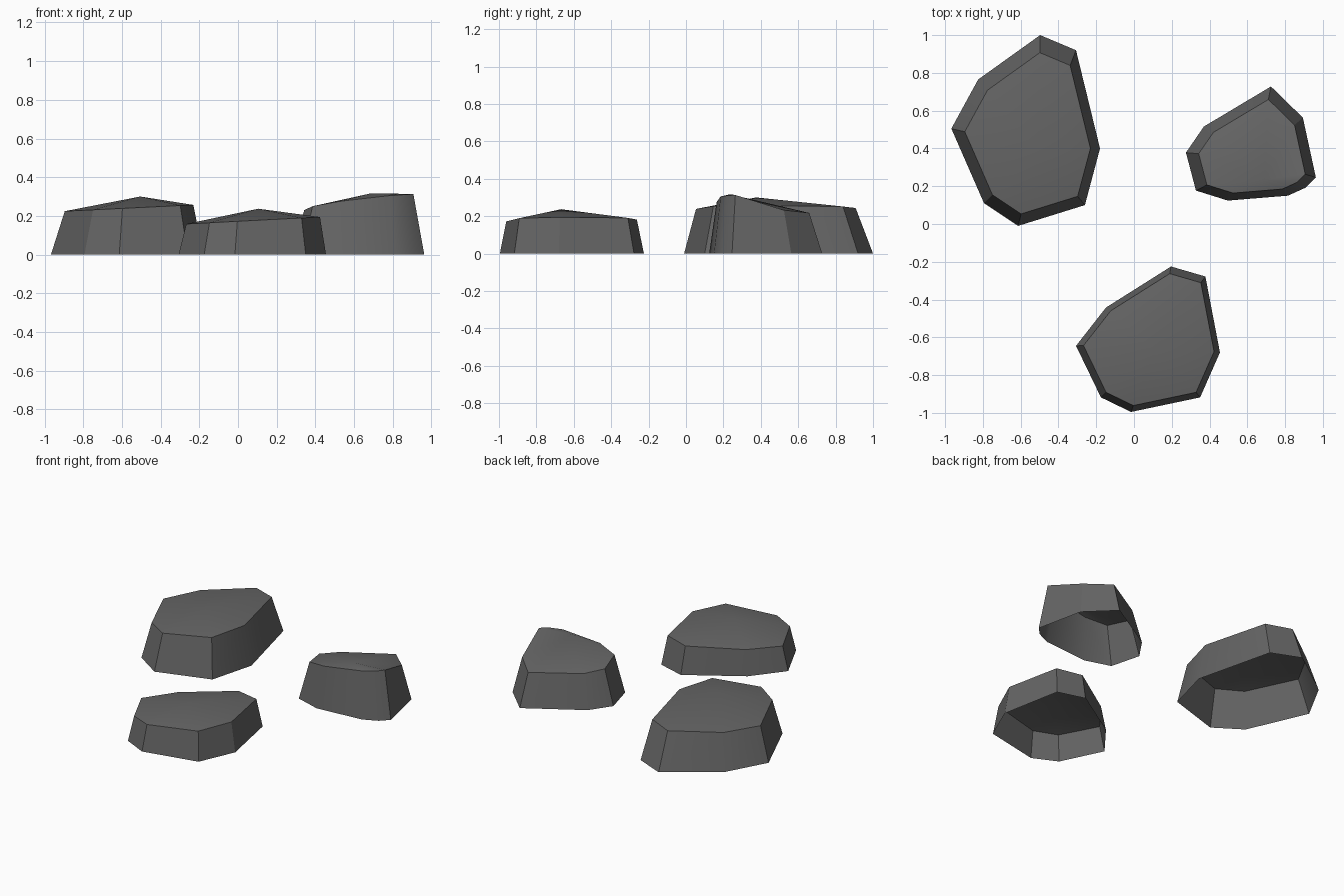
import bpy, bmesh, math

if "Cube" in bpy.data.objects:
    bpy.data.objects.remove(bpy.data.objects["Cube"])

# One flat dark stone colour
stone = bpy.data.materials.new("dark_grey_stone")
stone.diffuse_color = (0.13, 0.13, 0.13, 1.0)
stone.use_nodes = True
stone.node_tree.nodes["Principled BSDF"].inputs["Base Color"].default_value = stone.diffuse_color


def make_rock(name, outline, centre, inset, rim_height, peak):
    """Open-bottomed rock: tapered wall up to a rim, then a low faceted cap."""
    bm = bmesh.new()
    base = [bm.verts.new((x, y, 0)) for x, y in outline]
    rim = []
    for i, (x, y) in enumerate(outline):
        rx = centre[0] + (x - centre[0]) * inset
        ry = centre[1] + (y - centre[1]) * inset
        rim.append(bm.verts.new((rx, ry, rim_height(i, rx))))
    top = bm.verts.new(peak)
    n = len(outline)
    for i in range(n):
        j = (i + 1) % n
        bm.faces.new((base[j], base[i], rim[i], rim[j]))   # wall
        bm.faces.new((rim[j], rim[i], top))                # cap
    # outlines run clockwise, so flip any face that points inwards
    for f in bm.faces:
        f.normal_update()
        c = f.calc_center_median()
        outward = (c.x - centre[0], c.y - centre[1], 0.3)
        if f.normal.dot(outward) < 0:
            f.normal_flip()
    mesh = bpy.data.meshes.new(name)
    bm.to_mesh(mesh)
    bm.free()
    mesh.materials.append(stone)
    ob = bpy.data.objects.new(name, mesh)
    bpy.context.collection.objects.link(ob)
    bpy.ops.object.select_all(action='DESELECT')
    ob.select_set(True)
    bpy.context.view_layer.objects.active = ob
    bpy.ops.object.shade_smooth_by_angle(angle=math.radians(30))
    return ob


# Large rock, back left, rim tilted up to the right
make_rock("large_rock",
          [(-.497, 1.0), (-.307, .92), (-.18, .40), (-.26, .10),
           (-.614, -.01), (-.794, .11), (-.967, .505), (-.825, .765)],
          (-.507, .40), .845, lambda i, x: .268 + .049 * x, (-.505, .375, .30))

# Low rock, front
make_rock("low_rock",
          [(.196, -.225), (.378, -.278), (.455, -.68), (.35, -.918),
           (-.016, -.995), (-.175, -.918), (-.307, -.645), (-.148, -.442)],
          (.12, -.63), .907, lambda i, x: .172 + .052 * x, (.105, -.668, .237))

# Small rock, right, sloping down to the back
small_rim = [.217, .232, .313, .31, .305, .275, .25, .23, .22]
make_rock("small_rock",
          [(.725, .728), (.894, .563), (.963, .246), (.91, .193), (.815, .15),
           (.497, .124), (.328, .177), (.275, .378), (.37, .516)],
          (.65, .345), .82, lambda i, x: small_rim[i], (.69, .235, .317))
